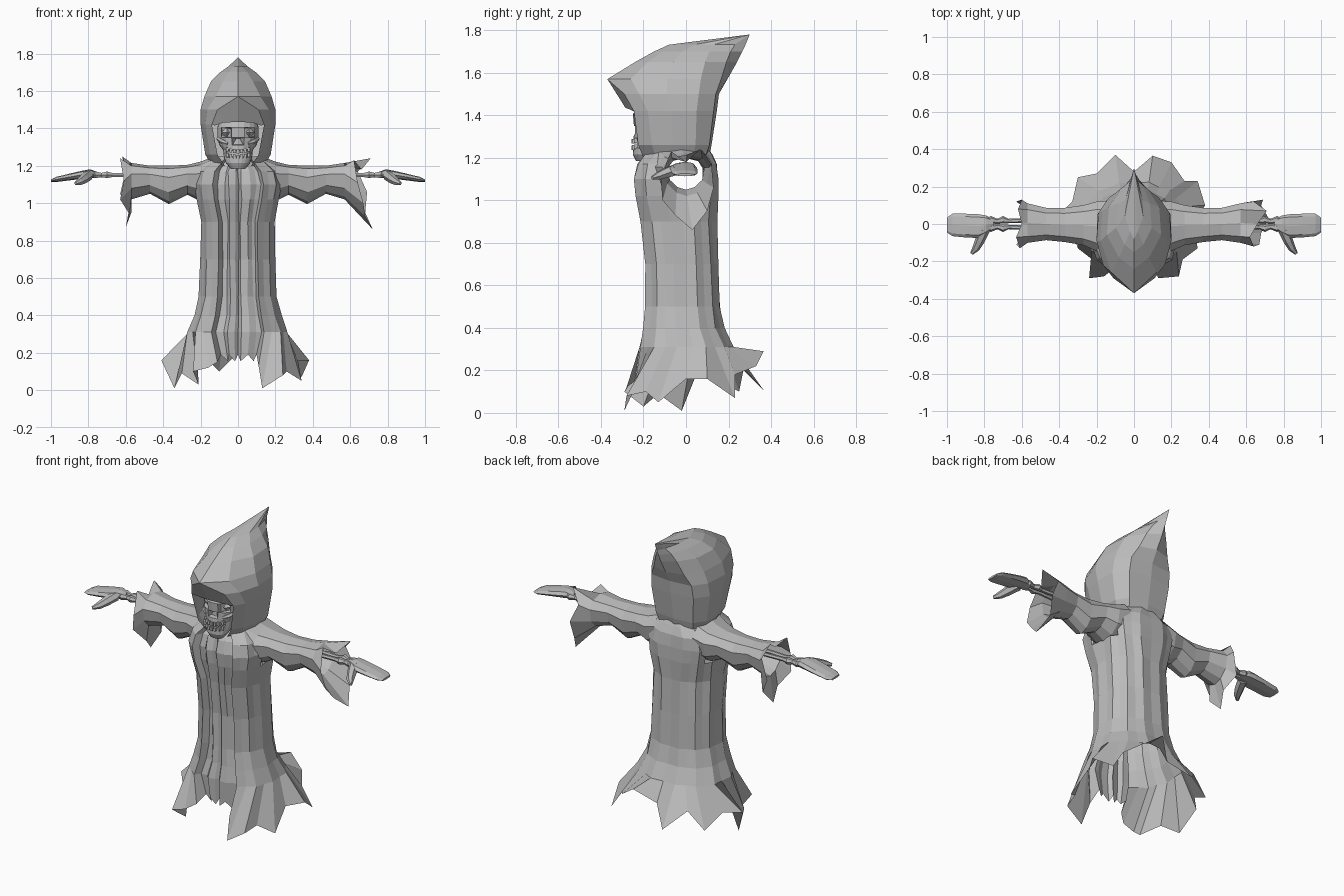
import bpy, bmesh, math, random
from mathutils import Vector

if "Cube" in bpy.data.objects:
    bpy.data.objects.remove(bpy.data.objects["Cube"])
random.seed(4)

grey = bpy.data.materials.new("plain grey")
grey.diffuse_color = (0.5, 0.5, 0.5, 1)
grey.use_nodes = True
grey.node_tree.nodes["Principled BSDF"].inputs["Base Color"].default_value = grey.diffuse_color


def finish(name, bm):
    bmesh.ops.remove_doubles(bm, verts=bm.verts, dist=0.0005)
    bmesh.ops.recalc_face_normals(bm, faces=bm.faces)
    me = bpy.data.meshes.new(name)
    bm.to_mesh(me)
    bm.free()
    me.materials.append(grey)
    ob = bpy.data.objects.new(name, me)
    bpy.context.collection.objects.link(ob)
    return ob


def loft(rings, closed=True, caps=False):
    """Skin a list of equal-length point rings."""
    bm = bmesh.new()
    rows = [[bm.verts.new(p) for p in r] for r in rings]
    n = len(rows[0])
    for a, b in zip(rows, rows[1:]):
        for i in range(n if closed else n - 1):
            j = (i + 1) % n
            bm.faces.new((a[i], a[j], b[j], b[i]))
    if caps:
        bm.faces.new(rows[0])
        bm.faces.new(rows[-1])
    return bm


def spow(v, p):
    return math.copysign(abs(v) ** p, v)


def tube(name, pts, radii, n=6):
    """Tapered tube through a few points."""
    rings = []
    for k, p in enumerate(pts):
        d = (Vector(pts[min(k + 1, len(pts) - 1)]) - Vector(pts[max(k - 1, 0)])).normalized()
        u = d.cross(Vector((0, 0, 1))).normalized()
        w = u.cross(d)
        rings.append([Vector(p) + radii[k] * (u * math.cos(a) + w * math.sin(a))
                      for a in (math.tau * i / n for i in range(n))])
    return finish(name, loft(rings, caps=True))


# ---- robe body: rings of z, half width, front y, back y; ragged flared hem
SEG = 26
body = [(.31, .265, -.235, .225), (.40, .23, -.215, .18), (.5, .205, -.205, .16),
        (.7, .197, -.205, .15), (.9, .197, -.23, .145), (1.02, .215, -.25, .15),
        (1.10, .228, -.255, .15), (1.17, .21, -.24, .145), (1.215, .165, -.205, .125),
        (1.25, .11, -.17, .1)]
hem = [(.11, -.24, .13), (.13, -.29, .01), (.24, -.28, .08), (.26, -.19, .10), (.34, -.13, .05),
       (.32, 0, .16), (.38, .10, .16), (.34, .23, .07), (.27, .23, .18), (.20, .33, .22),
       (.10, .365, .29), (0, .28, .20), (-.10, .37, .10), (-.20, .27, .20), (-.30, .25, .10),
       (-.33, .12, .17), (-.41, .04, .16), (-.34, -.02, .01), (-.30, -.13, .09),
       (-.21, -.20, .03), (-.24, -.29, .10), (-.16, -.28, .12), (-.11, -.24, .15)]
rings = [hem]
for z, hw, yf, yb in body:
    ring = []
    e = .72 if 1 < z < 1.2 else .85      # squarer at the shoulders
    for i in range(2, SEG - 1):
        a = math.tau * i / SEG
        f = 1 + (.02 if i % 2 == 0 else -.02) + random.uniform(-.02, .02)
        ring.append((hw * f * spow(math.sin(a), e),
                     (yf + yb) / 2 - (yb - yf) / 2 * f * spow(math.cos(a), e), z))
    rings.append(ring)
bm = loft(rings, closed=False)
holes = []
for f in bm.faces:      # arm holes
    c = f.calc_center_median()
    if abs(c.x) > .13 and 1.03 < c.z < 1.2 and -.1 < c.y < .08:
        holes.append(f)
bmesh.ops.delete(bm, geom=holes, context='FACES')
finish("robe_body", bm)

# ---- front panel between the robe edges: position across, depth of each fold
folds = [(0, 0), (.10, .035), (.24, .035), (.30, .01), (.44, .02), (.50, .036),
         (.57, .012), (.74, .012), (.86, .03), (.94, .035), (1, 0)]
panel = []
for k, r in enumerate(rings):
    l, rt = Vector(r[-1]), Vector(r[0])
    row = []
    for c, (t, d) in enumerate(folds):
        p = l.lerp(rt, t)
        if 0 < c < len(folds) - 1:
            p.y += d
            p.x += random.uniform(-.005, .005)
            if k == 0:
                p.y += .03
                p.z = .19 if c % 2 else .155
        row.append(p)
    panel.append(row)
finish("front_panel", loft(panel, closed=False))

# ---- sleeves: x, top z, bottom z, front y, back y; ragged cuffs
sleeve = [(.13, 1.25, 1.01, -.18, .13), (.20, 1.222, 1.01, -.15, .125), (.27, 1.205, 1.045, -.118, .105),
          (.37, 1.2, .995, -.10, .09), (.47, 1.2, 1.05, -.09, .09), (.57, 1.215, 1.02, -.105, .115)]
cuffs = {1: [(.66, 0, 1.18), (.71, .07, 1.24), (.64, .12, 1.17), (.69, .13, 1.06), (.68, .10, .95),
             (.72, .03, .86), (.68, -.05, .93), (.67, -.11, 1.0), (.64, -.12, 1.11), (.62, -.07, 1.23)],
         -1: [(.60, 0, 1.2), (.62, .08, 1.25), (.60, .13, 1.18), (.63, .12, 1.05), (.57, .08, .95),
              (.60, .02, .87), (.58, -.05, .94), (.63, -.11, 1.02), (.61, -.13, 1.12), (.63, -.07, 1.24)]}
# hand rings: x, centre z, half thickness, front y, back y
hand = [(.75, 1.15, .016, -.022, .022), (.79, 1.157, .024, -.055, .045), (.83, 1.152, .022, -.075, .052),
        (.90, 1.14, .018, -.072, .055), (.97, 1.127, .014, -.065, .055), (1.0, 1.12, .006, -.045, .035)]


def oval(s, x, zc, hz, y0, y1, n, droop=0):
    """Cross-section; droop narrows the lower half to a teardrop."""
    out = []
    for i in range(n):
        a = math.tau * i / n
        w = (y1 - y0) / 2 * (1 - droop * max(0, -math.cos(a)))
        out.append((s * x, (y0 + y1) / 2 + w * spow(math.sin(a), .8), zc + hz * spow(math.cos(a), .8)))
    return out


for s, side in ((1, "right"), (-1, "left")):
    rs = [oval(s, x, (t + b) / 2, (t - b) / 2, y0, y1, 10, .4) for x, t, b, y0, y1 in sleeve]
    rs.append([(s * x, y, z) for x, y, z in cuffs[s]])
    finish(side + "_sleeve", loft(rs))
    finish(side + "_hand", loft([oval(s, *h, 8) for h in hand], caps=True))
    tube(side + "_thumb", [(s * .80, -.03, 1.15), (s * .825, -.09, 1.13), (s * .845, -.13, 1.115),
                           (s * .868, -.158, 1.105)], [.03, .026, .02, .009])
    for y in (-.016, .016):     # two forearm bones with a knuckled wrist
        tube(side + "_forearm_bone", [(s * .42, y, 1.15), (s * .55, y * 1.3, 1.15), (s * .67, y, 1.15),
                                      (s * .70, y * 1.4, 1.152), (s * .73, y * .9, 1.15),
                                      (s * .765, y * 1.4, 1.152), (s * .79, y, 1.155)],
             [.016, .012, .012, .02, .014, .02, .012])

# ---- hood: half rings from the front rim to the back centre
hood = [(1.20, [(.07, -.2), (.12, -.14), (.14, -.06), (.14, .03), (.11, .09), (0, .11)]),
        (1.26, [(.11, -.225), (.15, -.16), (.175, -.06), (.17, .045), (.125, .11), (0, .12)]),
        (1.42, [(.14, -.245), (.175, -.18), (.20, -.07), (.195, .05), (.14, .13), (0, .145)]),
        (1.50, [(.11, -.29), (.165, -.22), (.20, -.09), (.19, .06), (.135, .14), (0, .155)]),
        (1.57, [(0, -.37), (.12, -.26), (.18, -.09), (.17, .07), (.10, .165), (0, .195)]),
        (1.65, [(0, -.24), (.08, -.18), (.145, -.06), (.135, .09), (.07, .19), (0, .24)]),
        (1.70, [(0, -.15), (.05, -.11), (.095, -.02), (.085, .11), (.045, .21), (0, .265)]),
        (1.732, [(0, -.08), (.02, -.04), (.05, .04), (.045, .13), (.02, .23), (0, .28)]),
        (1.78, [(0, .3)] * 6)]
full = []
for z, h in hood:
    full.append([(x, y, z) for x, y in h] + [(-x, y, z) for x, y in h[-2::-1]])
bm = loft(full, closed=False)
# front of the peak, sloping down to just above the eyes
peak = [(.14, -.245, 1.42), (.11, -.29, 1.50), (0, -.37, 1.57), (-.11, -.29, 1.50), (-.14, -.245, 1.42)]
brow = [(.125, -.24, 1.415), (.08, -.27, 1.43), (0, -.285, 1.435), (-.08, -.27, 1.43), (-.125, -.24, 1.415)]
o = [bm.verts.new(p) for p in peak]
n = [bm.verts.new(p) for p in brow]
for i in range(4):
    bm.faces.new((o[i], o[i + 1], n[i + 1], n[i]))
finish("hood", bm)

# ---- skull: z, half width, front y, back y
skull = [(1.185, .04, -.235, -.17), (1.215, .065, -.25, -.14), (1.245, .075, -.25, -.10),
         (1.285, .08, -.248, -.06), (1.31, .10, -.245, -.04), (1.35, .11, -.245, -.02),
         (1.405, .11, -.25, -.01), (1.45, .10, -.215, 0), (1.49, .07, -.17, -.03), (1.51, .02, -.12, -.08)]
bm = loft([[(hw * math.sin(a), (yf + yb) / 2 - (yb - yf) / 2 * math.cos(a), z)
            for a in (math.tau * i / 20 for i in range(20))] for z, hw, yf, yb in skull], caps=True)


def sink(z0, z1, x0, x1, inset, depth):
    """Press a patch of the face inwards."""
    fs = []
    for f in bm.faces:
        c = f.calc_center_median()
        if z0 < c.z < z1 and x0 < c.x < x1 and c.y < -.14:
            fs.append(f)
    bmesh.ops.inset_region(bm, faces=fs, thickness=inset, use_even_offset=True)
    vs = {v for f in fs for v in f.verts}
    for v in vs:
        v.co.y += depth
    return vs


for x0, x1 in ((.02, .088), (-.088, -.02)):     # slanted eye sockets
    for v in sink(1.36, 1.40, x0, x1, .005, .03):
        v.co.z += (abs(v.co.x) - .055) * .25
for v in sink(1.315, 1.345, -.02, .02, .004, .025):     # triangular nose
    if v.co.z > 1.33:
        v.co.x *= .3
sink(1.25, 1.28, -.065, .065, .004, .02)    # mouth
finish("skull", bm)

# ---- eyes, cheekbones and teeth
for s in (1, -1):
    bm = bmesh.new()
    bmesh.ops.create_cone(bm, segments=4, radius1=.036, radius2=0, depth=.03, cap_ends=True)
    for v in bm.verts:      # blunt four-sided eye pointing forwards
        v.co = (s * .06 + v.co.x * .8, -.208 - v.co.z, 1.378 + v.co.y * .8)
    finish("eye", bm)
    tube("cheekbone", [(s * .055, -.228, 1.318), (s * .08, -.205, 1.328), (s * .105, -.15, 1.345)],
         [.008, .015, .012])
for k in range(7):
    x = (k - 3) * .019
    for row, z in (("upper", 1.277), ("lower", 1.247)):
        bm = bmesh.new()
        bmesh.ops.create_cube(bm, size=1)
        for v in bm.verts:
            v.co = (x + v.co.x * .014, -.246 + 8 * x * x + v.co.y * .022, z + 3 * x * x + v.co.z * .022)
        finish(row + "_tooth", bm)
